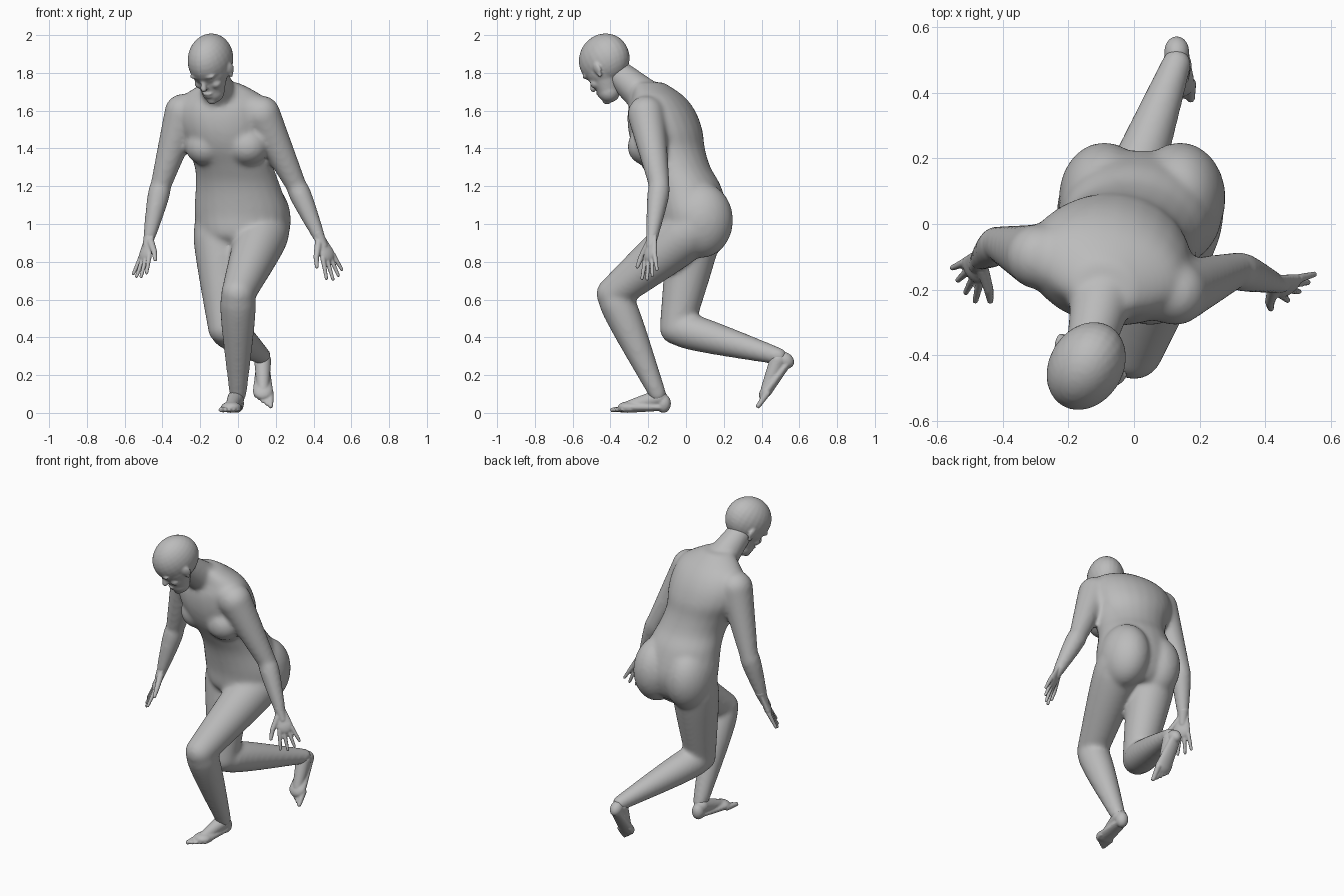
import bpy, bmesh, math
from mathutils import Vector, Matrix

if "Cube" in bpy.data.objects:
    bpy.data.objects.remove(bpy.data.objects["Cube"])

skin = bpy.data.materials.new("plain grey")
skin.use_nodes = True
grey = (.5, .5, .5, 1)
skin.diffuse_color = grey
skin.node_tree.nodes["Principled BSDF"].inputs["Base Color"].default_value = grey
WORLD = Matrix.Identity(4)


def frame(origin, forward, up, scale=1):
    """Local axes: x sideways, y forward, z up."""
    y = Vector(forward).normalized()
    x = y.cross(Vector(up)).normalized()
    turn = Matrix((x, y, x.cross(y))).transposed().to_4x4()
    return Matrix.Translation(origin) @ turn @ Matrix.Scale(scale, 4)


def smooth_path(points, steps=5):
    """Catmull-Rom curve through points of any dimension."""
    p = [Vector(q) for q in points]
    p = [p[0]] + p + [p[-1]]
    out = []
    for a, b, c, d in zip(p, p[1:], p[2:], p[3:]):
        for t in [k / steps for k in range(steps)]:
            bend = (a * 2 - b * 5 + c * 4 - d) * t * t + (b * 3 - a - c * 3 + d) * t ** 3
            out.append(b + ((c - a) * t + bend) / 2)
    return out + [p[-1]]


def skin_rings(bm, rings):
    """Bridge rings of points into a closed tube."""
    rings = [[bm.verts.new(point) for point in ring] for ring in rings]
    for low, high in zip(rings, rings[1:]):
        for k in range(len(low)):
            bm.faces.new((low[k - 1], low[k], high[k], high[k - 1]))
    bm.faces.new(rings[0][::-1])
    bm.faces.new(rings[-1])


def ellipse(centre, side, depth, count=24):
    angles = [math.tau * k / count for k in range(count)]
    return [centre + side * math.cos(a) + depth * math.sin(a) for a in angles]


def ball(bm, centre, radii, m=WORLD):
    shape = Matrix.Translation(centre) @ Matrix.Diagonal((*radii, 1))
    bmesh.ops.create_uvsphere(bm, u_segments=24, v_segments=16, radius=1, matrix=m @ shape)


def segment(bm, start, end, thick, thin, swell=0, depth=1, m=WORLD):
    """Tapered limb with rounded ends; swell adds muscle near the start."""
    start, end = Vector(start), Vector(end)
    axis = (end - start).normalized()
    across = Vector((1, 0, 0))
    side = (across - axis * across.dot(axis)).normalized()
    rings = []
    steps = 12
    for i in range(steps + 1):
        t = i / steps
        radius = thick + (thin - thick) * t + swell * math.sin(math.pi * math.sqrt(t))
        ring = ellipse(start.lerp(end, t), side * radius, axis.cross(side) * radius * depth)
        rings.append([m @ point for point in ring])
    skin_rings(bm, rings)
    for centre, radius in ((start, thick), (end, thin)):
        ball(bm, centre, (radius, radius, radius * depth), m)


def finish(bm, name, voxel, smoothing):
    """Fuse the overlapping forms into one smooth skin."""
    bmesh.ops.recalc_face_normals(bm, faces=bm.faces)
    mesh = bpy.data.meshes.new(name)
    bm.to_mesh(mesh)
    bm.free()
    mesh.materials.append(skin)
    obj = bpy.data.objects.new(name, mesh)
    bpy.context.collection.objects.link(obj)
    fuse = obj.modifiers.new("fuse", 'REMESH')
    fuse.mode = 'VOXEL'
    fuse.voxel_size = voxel
    fuse.use_smooth_shade = True
    soften = obj.modifiers.new("soften", 'SMOOTH')
    soften.iterations = smoothing


# Torso: level ellipses of centre, half width and half depth, turning towards the shoulders
body = bmesh.new()
torso = [(.02, .05, .87, .15, .1), (.02, .03, .93, .22, .17), (.02, .035, 1.05, .25, .19),
         (0, 0, 1.2, .225, .185), (-.02, -.05, 1.3, .21, .18), (-.05, -.09, 1.4, .22, .19),
         (-.07, -.11, 1.5, .25, .195), (-.08, -.13, 1.6, .25, .175),
         (-.08, -.15, 1.68, .21, .13), (-.09, -.2, 1.75, .09, .08)]
path = smooth_path(torso)
rings = []
for i, (x, y, z, width, depth) in enumerate(path):
    turn = Matrix.Rotation(-.25 * i / len(path), 3, 'Z')
    rings.append(ellipse(Vector((x, y, z)), turn @ Vector((width, 0, 0)), turn @ Vector((0, depth, 0))))
skin_rings(body, rings)
for breast in ((.05, -.21, 1.41), (-.17, -.16, 1.41)):
    ball(body, breast, (.11, .1, .1))
for buttock in ((.14, .08, 1.02), (-.09, .08, 1.02)):
    ball(body, buttock, (.14, .17, .2))

# Neck
chest_top, skull = Vector((-.09, -.19, 1.65)), Vector((-.15, -.44, 1.865))
segment(body, chest_top, chest_top.lerp(skull, .75), .1, .073)

# Arms
left_wrist, right_wrist = Vector((.43, -.18, .93)), Vector((-.47, -.11, .93))
for shoulder, elbow, wrist in (((.125, -.21, 1.58), (.31, -.14, 1.2), left_wrist),
                               ((-.29, -.1, 1.59), (-.41, -.06, 1.2), right_wrist)):
    segment(body, chest_top, shoulder, .08, .095)
    segment(body, shoulder, elbow, .1, .055)
    segment(body, elbow, wrist, .055, .034, swell=.008)

# Legs: left one forward and bent, right one trailing
for hip, knee, ankle in (((.14, .03, .97), (0, -.385, .63), (0, -.15, .1)),
                         ((-.1, .05, .97), (-.07, -.05, .45), (.13, .49, .3))):
    segment(body, hip, knee, .135, .09, swell=.01)
    segment(body, knee, ankle, .088, .046, swell=.014)
finish(body, "body", .012, 14)

# Head, bowed and turned aside
head = bmesh.new()
face = frame(skull, (-.43, -.7, -.57), (-.3, -.5, .8))
ball(head, (0, -.01, 0), (.113, .145, .135), face)
segment(head, (0, .02, -.04), (0, .062, -.155), .102, .06, m=face)
segment(head, (0, .11, -.04), (0, .135, -.09), .011, .017, m=face)
ball(head, (0, .117, -.132), (.03, .014, .009), face)
ball(head, (0, .115, -.15), (.025, .014, .009), face)
ball(head, (0, .1, -.185), (.028, .022, .024), face)
for s in (-1, 1):
    ball(head, (s * .04, .108, -.025), (.035, .02, .015), face)
    ball(head, (s * .036, .098, -.055), (.02, .016, .012), face)
    ball(head, (s * .05, .08, -.09), (.03, .03, .028), face)
    ear = face @ Matrix.Translation((s * .108, 0, -.06)) @ Matrix.Rotation(s * .35, 4, 'Z')
    ball(head, (0, 0, .008), (.012, .026, .034), ear)
    ball(head, (0, .006, -.024), (.01, .014, .018), ear)
finish(head, "head", .006, 9)


# Hands with spread fingers; local +x is the thumb side
def hand(name, wrist, forward, thumb_side):
    bm = bmesh.new()
    m = frame(wrist, forward, Vector(thumb_side).cross(Vector(forward)), 1.25)
    segment(bm, (0, -.02, 0), (0, .04, 0), .026, .02, m=m)
    segment(bm, (0, 0, 0), (0, .075, 0), .027, .039, depth=.45, m=m)
    for i, length in enumerate((.085, .097, .09, .072)):
        knuckle = Vector((.03 - .02 * i, .09, 0))
        reach = Vector((.24 - .16 * i, 1, -.1)) * length
        segment(bm, knuckle, knuckle + reach, .011, .007, m=m)
    thumb_root, thumb_joint, thumb_tip = (.015, .02, 0), (.06, .075, 0), (.08, .115, 0)
    segment(bm, thumb_root, thumb_joint, .016, .012, m=m)
    segment(bm, thumb_joint, thumb_tip, .012, .008, m=m)
    finish(bm, name, .005, 2)


hand("left_hand", left_wrist, (.09, -.02, -.2), (-.7, -.65, -.3))
hand("right_hand", right_wrist, (-.05, -.08, -.23), (.6, -.8, .1))


# Feet with toes; inner is the sideways direction of the big toe
def foot(name, heel, forward, up, inner):
    bm = bmesh.new()
    m = frame(heel, forward, up)
    ball(bm, (0, .04, .05), (.038, .04, .05), m)
    segment(bm, (0, .065, .08), (0, .22, .035), .045, .032, m=m)
    segment(bm, (0, .04, .03), (0, .23, .03), .034, .054, depth=.55, m=m)
    for i in range(5):
        size = 1 - .1 * i
        root = Vector((inner * (.04 - .02 * i), .24 - .008 * i, .02))
        tip = root + Vector((0, .08 * size, -.004))
        segment(bm, root, tip, .018 * size, .013 * size, m=m)
    finish(bm, name, .006, 3)


foot("left_foot", (0, -.08, 0), (-.16, -1, 0), (0, 0, 1), inner=1)
foot("right_foot", (.13, .59, .28), (.01, -.6, -.78), (0, -.8, .6), inner=-1)
